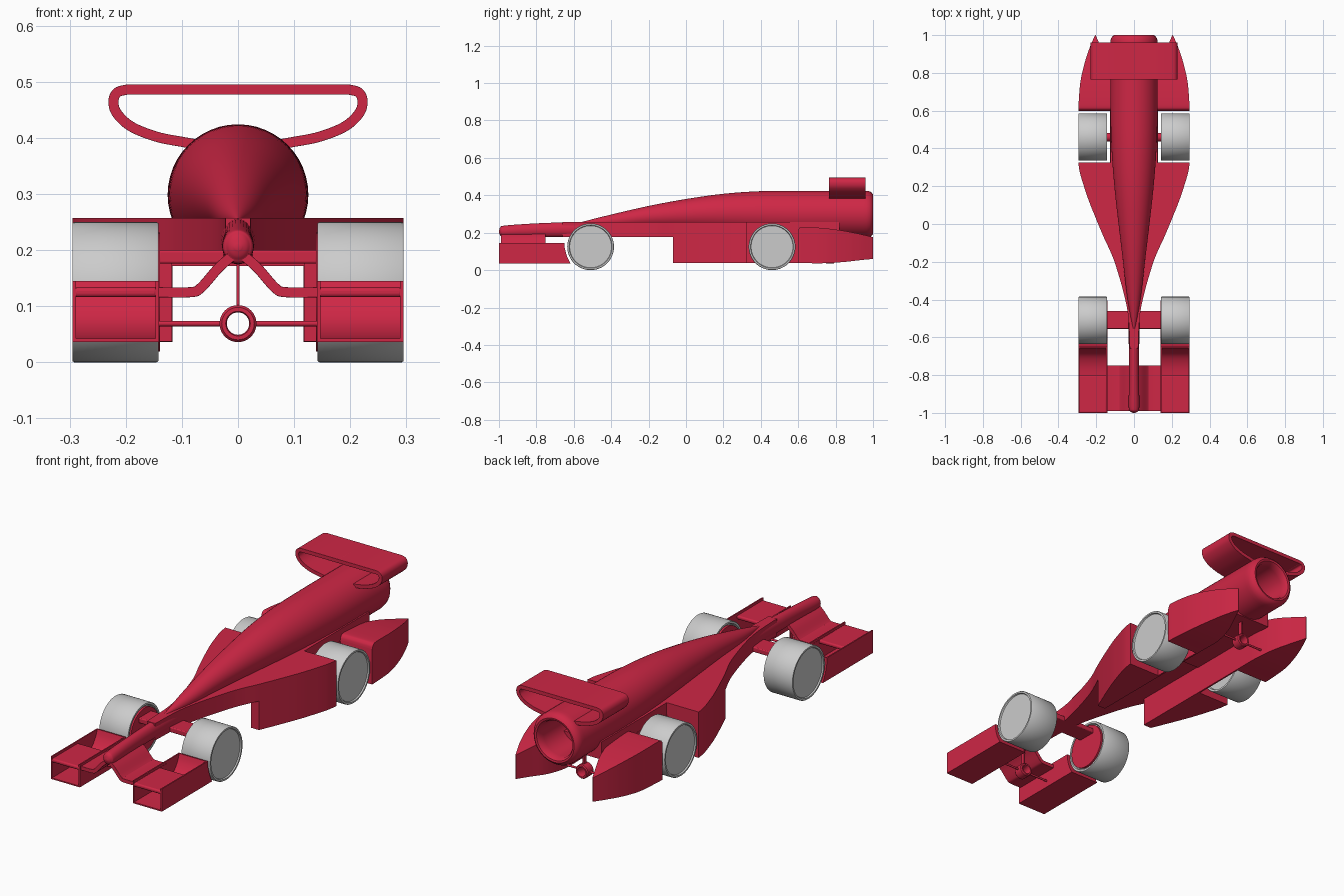
import bpy, bmesh, math
from mathutils import Vector

if "Cube" in bpy.data.objects:
    bpy.data.objects.remove(bpy.data.objects["Cube"])

RED = bpy.data.materials.new("red_paint")
RED.diffuse_color = (0.62, 0.02, 0.06, 1)
RED.use_nodes = True
RED.node_tree.nodes["Principled BSDF"].inputs["Base Color"].default_value = RED.diffuse_color


def spline(pts, n=6):
    """Smooth curve through tuples of any dimension (Catmull-Rom)."""
    p = [Vector(q) for q in pts]
    out = []
    for i in range(len(p) - 1):
        a, b, c, d = p[max(i - 1, 0)], p[i], p[i + 1], p[min(i + 2, len(p) - 1)]
        for k in range(n):
            t = k / n
            out.append(0.5 * (2 * b + (c - a) * t + (2 * a - 5 * b + 4 * c - d) * t * t
                              + (3 * b - a - 3 * c + d) * t ** 3))
    return out + [p[-1]]


def loft(name, rings, red=True, mirror=False, bevel=0, wrap=False):
    """Skin equal-length rings of points, capped unless wrapped."""
    bm = bmesh.new()
    vs = [[bm.verts.new(p) for p in r] for r in rings]
    pairs = list(zip(vs, vs[1:])) + ([(vs[-1], vs[0])] if wrap else [])
    n = len(vs[0])
    for a, b in pairs:
        for i in range(n):
            j = (i + 1) % n
            bm.faces.new((a[i], a[j], b[j], b[i]))
    if not wrap:
        bm.faces.new(vs[0])
        bm.faces.new(vs[-1])
    bmesh.ops.recalc_face_normals(bm, faces=bm.faces)
    me = bpy.data.meshes.new(name)
    bm.to_mesh(me)
    bm.free()
    ob = bpy.data.objects.new(name, me)
    bpy.context.collection.objects.link(ob)
    if red:
        me.materials.append(RED)
    bpy.ops.object.select_all(action='DESELECT')
    ob.select_set(True)
    bpy.context.view_layer.objects.active = ob
    bpy.ops.object.shade_smooth_by_angle(angle=math.radians(35))
    if bevel:
        m = ob.modifiers.new("round", 'BEVEL')
        m.width, m.segments, m.limit_method = bevel, 3, 'ANGLE'
        m.angle_limit = math.radians(50)
    if mirror:
        ob.modifiers.new("mirror", 'MIRROR')
    return ob


def rect(y, x0, x1, z0, z1):
    return [(x0, y, z0), (x1, y, z0), (x1, y, z1), (x0, y, z1)]


def box(name, x0, x1, y0, y1, z0, z1, **kw):
    return loft(name, [rect(y0, x0, x1, z0, z1), rect(y1, x0, x1, z0, z1)], **kw)


def circle_y(y, zc, rx, rz=None, n=48):
    rz = rx if rz is None else rz
    return [(rx * math.cos(a), y, zc + rz * math.sin(a))
            for a in (2 * math.pi * i / n for i in range(n))]


def circle_x(x, yc, zc, r, n=64):
    return [(x, yc + r * math.cos(a), zc + r * math.sin(a))
            for a in (2 * math.pi * i / n for i in range(n))]


def band(path, t):
    """Closed outline of a strip of thickness t along a 2D path."""
    p = [Vector(q) for q in path]
    left, right = [], []
    for i, q in enumerate(p):
        d = (p[min(i + 1, len(p) - 1)] - p[max(i - 1, 0)]).normalized()
        nrm = Vector((-d.y, d.x)) * t / 2
        left.append(q + nrm)
        right.append(q - nrm)
    return left + right[::-1]


def strip_y(name, outline, y0, y1, **kw):
    return loft(name, [[(x, y, z) for x, z in outline] for y in (y0, y1)], **kw)


def prism_x(name, outline, x0, x1, **kw):
    return loft(name, [[(x, y, z) for y, z in outline] for x in (x0, x1)], **kw)


# Teardrop main body with rounded, hollow rear chamber: (y, radius, top z)
hull = spline([(-0.56, 0.004, 0.257), (-0.4, 0.034, 0.297), (-0.2, 0.058, 0.343),
               (0, 0.082, 0.38), (0.2, 0.104, 0.408), (0.4, 0.119, 0.422),
               (0.6, 0.125, 0.424), (0.8, 0.125, 0.424), (0.965, 0.125, 0.424)])
rings = [circle_y(y, zt - r, r) for y, r, zt in hull]
rings += [circle_y(y, 0.299, r) for y, r in
          [(0.982, 0.122), (0.994, 0.114), (1.0, 0.105), (0.998, 0.096),
           (0.985, 0.088), (0.96, 0.086), (0.5, 0.086)]]
loft("main_body", rings)

# Slender nose: (y, half width, bottom z, top z)
nose = spline([(-1.0, 0.006, 0.2, 0.21), (-0.992, 0.02, 0.184, 0.23), (-0.97, 0.028, 0.175, 0.238),
               (-0.85, 0.027, 0.176, 0.247), (-0.7, 0.027, 0.177, 0.254), (-0.5, 0.03, 0.178, 0.259)])
loft("nose", [circle_y(y, (a + b) / 2, w, (b - a) / 2, 32) for y, w, a, b in nose])

# Flat deck that flares out to the side pods
plan = spline([(-0.66, 0.022), (-0.45, 0.036), (-0.21, 0.1), (-0.07, 0.16), (0.02, 0.198),
               (0.12, 0.238), (0.19, 0.262), (0.27, 0.286), (0.325, 0.295)], 8)
loft("deck", [rect(y, -w, w, 0.176, 0.257) for y, w in plan])
box("rear_spine", -0.125, 0.125, 0.32, 0.82, 0.172, 0.257)

# Side pods, inner walls and rear pods
pod = [(y, w) for y, w in plan if y >= -0.075]
loft("side_pod", [rect(y, 0.118, w, 0.037, 0.25) for y, w in pod], mirror=True)
box("inner_wall", 0.118, 0.126, 0.3, 0.65, 0.037, 0.2, mirror=True)
rear = spline([(0.598, 0.118, 0.295, 0.037, 0.205), (0.605, 0.118, 0.295, 0.037, 0.223),
               (0.63, 0.118, 0.294, 0.037, 0.231), (0.75, 0.119, 0.284, 0.037, 0.223),
               (0.85, 0.14, 0.262, 0.044, 0.209), (0.93, 0.173, 0.236, 0.053, 0.193),
               (1.0, 0.203, 0.206, 0.06, 0.176)], 5)
loft("rear_pod", [rect(*s) for s in rear], mirror=True)

# Wheels with recessed faces, plus hubs and axle stubs
for tag, yc in (("front", -0.51), ("rear", 0.46)):
    prof = [(0.15, 0.11), (0.142, 0.114), (0.142, 0.123), (0.145, 0.125),
            (0.292, 0.125), (0.295, 0.123), (0.295, 0.115), (0.289, 0.112)]
    loft(tag + "_wheel", [circle_x(x, yc, 0.125, r) for x, r in prof], red=False, mirror=True)
loft("front_hub", [circle_x(x, -0.51, 0.125, 0.106) for x in (0.139, 0.16)], mirror=True)
loft("rear_axle_stub", [circle_x(x, 0.46, 0.125, 0.022, 24) for x in (0.12, 0.155)], mirror=True)
box("front_axle_beam", -0.142, 0.142, -0.555, -0.46, 0.176, 0.2, bevel=0.004)

# Front wing: main plate sweeping up into the nose
sweep = spline([(0.148, 0.125), (0.085, 0.125), (0.066, 0.133), (0.035, 0.168), (0.01, 0.19)])
strip_y("front_wing_arm", band(sweep, 0.018), -0.99, -0.75, mirror=True, bevel=0.005)
box("front_wing_plate", 0.143, 0.294, -1.0, -0.8, 0.116, 0.134, mirror=True, bevel=0.007)

# Front wing: floor with ramp in front of the wheel, and end plates
back = [(-0.618, 0.036), (-0.637, 0.075), (-0.648, 0.115), (-0.65, 0.145)]
ramp = spline([(-0.656, 0.145), (-0.67, 0.11), (-0.7, 0.073), (-0.75, 0.05), (-0.81, 0.042)], 4)
prism_x("front_ramp", [(-1.0, 0.036)] + back + [tuple(p) for p in ramp] + [(-1.0, 0.042)],
        0.144, 0.292, mirror=True)
for tag, x0 in (("inner", 0.141), ("outer", 0.289)):
    prism_x(tag + "_end_plate", [(-1.0, 0.036)] + back + [(-1.0, 0.145)],
            x0, x0 + 0.006, mirror=True)

# Rear wing: looped band resting on the body
loop = [(0.0, 0.486), (0.1, 0.486)] + [tuple(p) for p in spline(
    [(0.198, 0.486), (0.215, 0.481), (0.222, 0.466), (0.216, 0.444), (0.19, 0.42),
     (0.145, 0.402), (0.1, 0.393), (0.06, 0.386)])]
strip_y("rear_wing", band(loop, 0.018), 0.765, 0.96, mirror=True, bevel=0.007)

# Tether guides: short tubes held by thin struts
for tag, yc in (("front", -0.8), ("rear", 0.77)):
    tube = [(-0.025, 0.022), (-0.025, 0.029), (-0.02, 0.033), (0.02, 0.033),
            (0.025, 0.029), (0.025, 0.022), (0.02, 0.02), (-0.02, 0.02)]
    loft(tag + "_guide", [circle_y(yc + y, 0.069, r, n=32) for y, r in tube], wrap=True)
    loft(tag + "_guide_strut", [circle_x(x, yc, 0.069, 0.005, 12) for x in (0.028, 0.146)],
         mirror=True)
    box(tag + "_guide_stem", -0.003, 0.003, yc - 0.01, yc + 0.01, 0.098, 0.19)
